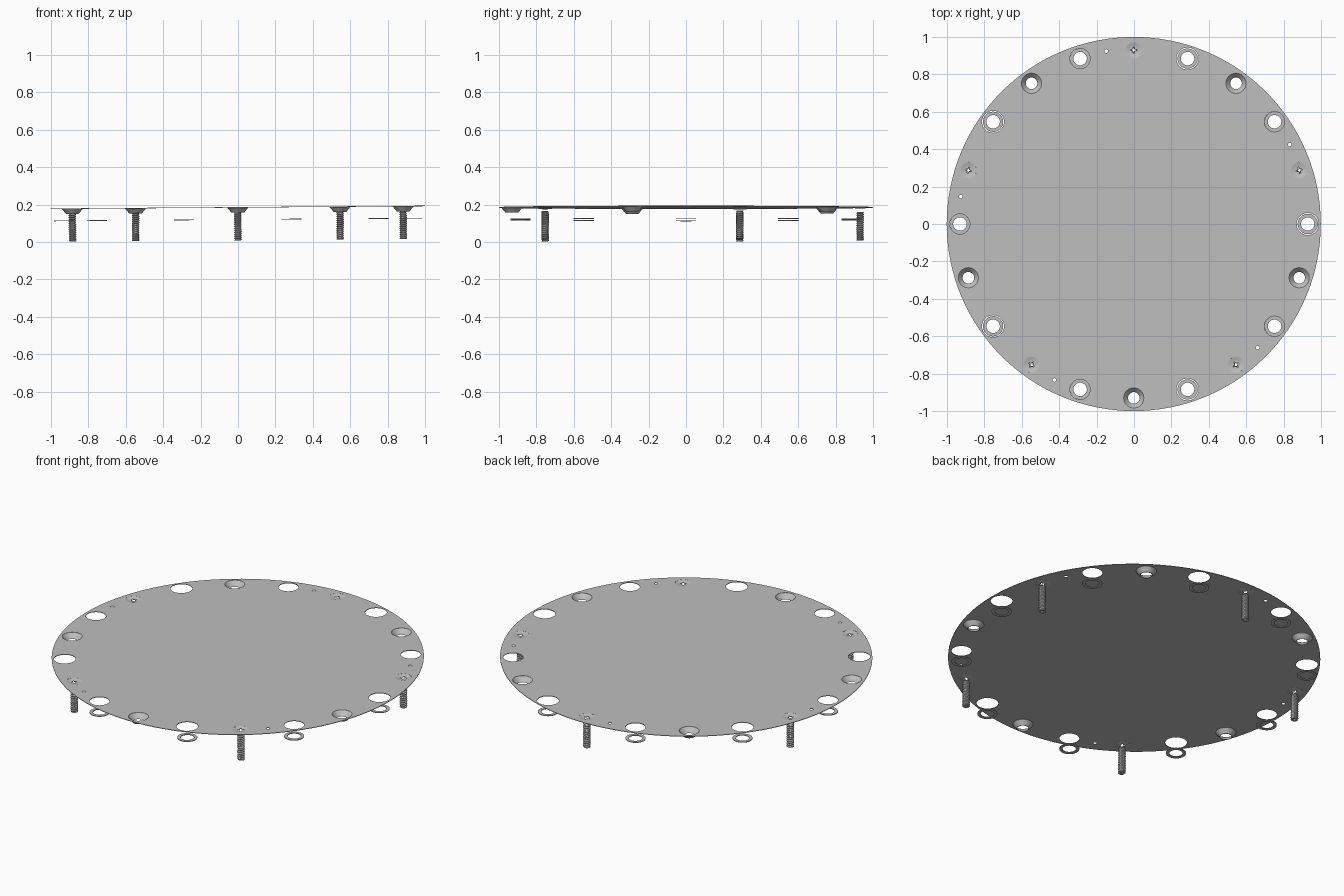
import bpy
from math import sin, cos, pi, radians, atan
from mathutils import Matrix

if "Cube" in bpy.data.objects:
    bpy.data.objects.remove(bpy.data.objects["Cube"], do_unlink=True)

steel = bpy.data.materials.new("light grey steel")
steel.use_nodes = True
grey = (0.52, 0.52, 0.52, 1)
steel.diffuse_color = grey
steel.node_tree.nodes["Principled BSDF"].inputs["Base Color"].default_value = grey

TILT = Matrix.Rotation(-atan(0.0075), 4, 'Y')   # whole assembly leans slightly
BOLT_R = 0.93
PLATE_Z, HALF = 0.185, 0.0015


def circle(r, n, z=0.0):
    return [(r * cos(2 * pi * i / n), r * sin(2 * pi * i / n), z) for i in range(n)]


def loft(name, rings):
    """Join successive rings, closing the last one back to the first."""
    n, m = len(rings[0]), len(rings)
    verts = [p for ring in rings for p in ring]
    faces = []
    for j in range(m):
        k = (j + 1) % m
        for i in range(n):
            h = (i + 1) % n
            faces.append((j * n + i, k * n + i, k * n + h, j * n + h))
    mesh = bpy.data.meshes.new(name)
    mesh.from_pydata(verts, [], faces)
    mesh.materials.append(steel)
    return mesh


def place(name, mesh, z, angle=0.0, r=0.0):
    ob = bpy.data.objects.new(name, mesh)
    bpy.context.collection.objects.link(ob)
    a = radians(angle)
    ob.matrix_world = TILT @ Matrix.Translation((r * cos(a), r * sin(a), z)) @ Matrix.Rotation(a, 4, 'Z')
    return ob


def smooth(ob):
    bpy.ops.object.select_all(action='DESELECT')
    ob.select_set(True)
    bpy.context.view_layer.objects.active = ob
    bpy.ops.object.shade_smooth_by_angle()


# Round cover plate: filled outline with every hole as an inner outline
curve = bpy.data.curves.new("cover_outline", 'CURVE')
curve.dimensions = '2D'
curve.fill_mode = 'BOTH'
curve.extrude = HALF


def outline(radius, n, angle=0.0, r=0.0):
    a = radians(angle)
    spline = curve.splines.new('POLY')
    spline.points.add(n - 1)
    for p, (x, y, z) in zip(spline.points, circle(radius, n)):
        p.co = (x + r * cos(a), y + r * sin(a), 0, 1)
    spline.use_cyclic_u = True


outline(1.0, 128)
for k in range(5):
    turn = 72 * k
    outline(0.059, 32, turn, BOLT_R)           # wide clear hole
    outline(0.054, 32, turn + 36, BOLT_R)      # clear hole
    outline(0.054, 32, turn + 54, BOLT_R)      # countersunk hole
    outline(0.043, 32, turn + 18, BOLT_R)      # screw hole
    outline(0.01, 12, turn + 27, 0.936)        # pin hole

helper = bpy.data.objects.new("cover_outline", curve)
bpy.context.collection.objects.link(helper)
bpy.context.view_layer.update()
depsgraph = bpy.context.evaluated_depsgraph_get()
plate_mesh = bpy.data.meshes.new_from_object(helper.evaluated_get(depsgraph))
bpy.data.objects.remove(helper, do_unlink=True)
plate_mesh.materials.clear()
plate_mesh.materials.append(steel)
place("cover_plate", plate_mesh, PLATE_Z)

# Countersink cup: thin conical wall below the plate
cup = loft("countersink_cup", [circle(r, 32, z) for r, z in
           ((0.055, 0.0015), (0.055, -0.003), (0.034, -0.028), (0.031, -0.028), (0.052, -0.001))])

# Flat washer hanging under each clear hole
washer = loft("washer", [circle(r, 32, z) for r, z in
              ((0.054, -0.002), (0.036, -0.002), (0.036, 0.002), (0.054, 0.002))])


# Cross-shaped driver opening
def cross(r, n, z):
    pts = []
    for i in range(n):
        a = 2 * pi * i / n
        s = r if cos(4 * a) > 0.3 else r * 0.5
        pts.append((s * cos(a), s * sin(a), z))
    return pts


# Shallow dished screw head filling the screw hole
SEG = 32
head = loft("screw_head", [circle(0.043, SEG, 0.001), circle(0.043, SEG, -0.002),
                           circle(0.022, SEG, -0.006), cross(0.017, SEG, -0.006),
                           cross(0.017, SEG, -0.004), circle(0.022, SEG, -0.004)])

# Hollow threaded shank
SIDES, TURNS, STEPS, LENGTH = 16, 14, 5, 0.153
rows = []
for j in range(TURNS * STEPS + 1):
    z = LENGTH * (1 - j / (TURNS * STEPS))
    ring = []
    for i in range(SIDES):
        a = 2 * pi * i / SIDES
        r = 0.0185 + 0.0025 * sin(2 * pi * j / STEPS + a)
        ring.append((r * cos(a), r * sin(a), z))
    rows.append(ring)
shank = loft("screw_shank", rows + [cross(0.014, SIDES, 0), cross(0.014, SIDES, LENGTH)])

# Repeat the fittings round the bolt circle
for k in range(5):
    turn = 72 * k
    n = k + 1
    smooth(place(f"countersink_cup_{n}", cup, PLATE_Z, turn + 54, BOLT_R))
    place(f"screw_head_{n}", head, PLATE_Z, turn + 18, BOLT_R)
    place(f"screw_shank_{n}", shank, 0.008, turn + 18, BOLT_R)
    for side, offset in (("a", 0), ("b", 36)):
        place(f"washer_{n}{side}", washer, 0.12, turn + offset, BOLT_R)
